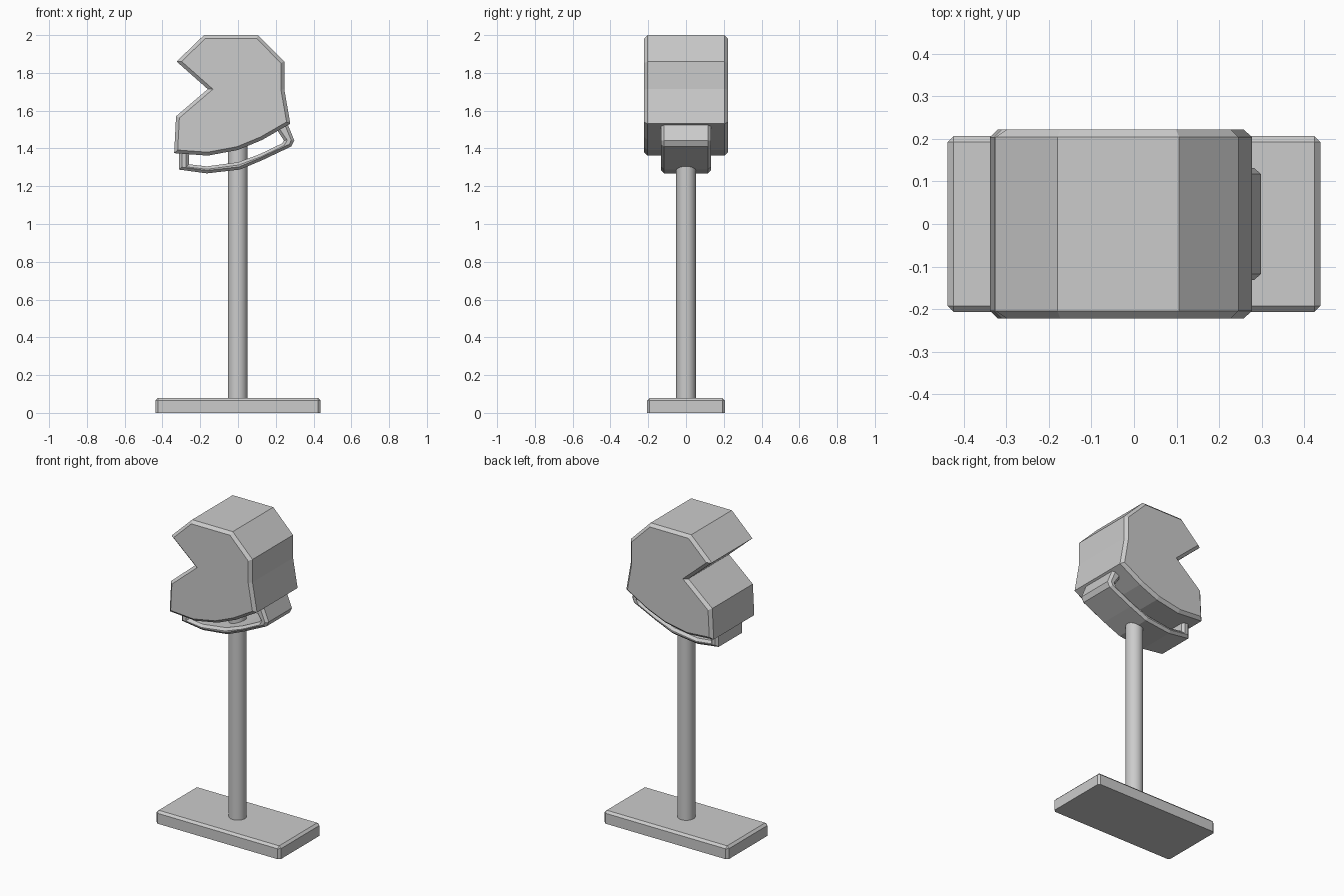
import bpy, bmesh

if "Cube" in bpy.data.objects:
    bpy.data.objects.remove(bpy.data.objects["Cube"])


def add_object(name, bm):
    bmesh.ops.recalc_face_normals(bm, faces=bm.faces[:])
    mesh = bpy.data.meshes.new(name)
    bm.to_mesh(mesh)
    bm.free()
    obj = bpy.data.objects.new(name, mesh)
    bpy.context.collection.objects.link(obj)
    return obj


def chamfer(bm, edges, width):
    bmesh.ops.bevel(bm, geom=edges, offset=width, offset_type='OFFSET',
                    segments=1, profile=0.5, affect='EDGES', clamp_overlap=True)


def profile_prism(name, outline, half_depth, bevel):
    """Extrude an x-z outline along y and chamfer the front and back rims."""
    bm = bmesh.new()
    face = bm.faces.new([bm.verts.new((x, -half_depth, z)) for x, z in outline])
    ext = bmesh.ops.extrude_face_region(bm, geom=[face], use_keep_orig=True)
    for v in ext["geom"]:
        if isinstance(v, bmesh.types.BMVert):
            v.co.y = half_depth
    bmesh.ops.recalc_face_normals(bm, faces=bm.faces[:])
    rims = [e for e in bm.edges if abs(e.verts[0].co.y - e.verts[1].co.y) < 1e-5]
    chamfer(bm, rims, bevel)
    return add_object(name, bm)


# Base plate: top and upright edges chamfered, underside left sharp
bm = bmesh.new()
bmesh.ops.create_cube(bm, size=1)
for v in bm.verts:
    v.co = (v.co.x * 0.876, v.co.y * 0.412, (v.co.z + 0.5) * 0.08)
chamfer(bm, [e for e in bm.edges if max(v.co.z for v in e.verts) > 0.01], 0.014)
add_object("base_plate", bm)

# Post running through the bracket into the head
bpy.ops.mesh.primitive_cylinder_add(vertices=32, radius=0.052, depth=1.38,
                                    location=(-0.002, 0, 0.75))
bpy.context.object.name = "post"
bpy.ops.object.shade_smooth_by_angle()

# Head block with the wedge notch on the left
profile_prism("head", [
    (-0.18, 2.0), (0.106, 2.0), (0.245, 1.86), (0.245, 1.714), (0.277, 1.531),
    (0.128, 1.445), (0.0, 1.392), (-0.16, 1.362), (-0.338, 1.375),
    (-0.328, 1.57), (-0.16, 1.714), (-0.325, 1.86)], 0.222, 0.018)

# Curved strap bracket under the head, its ends sunk into the block
profile_prism("strap_bracket", [
    (-0.312, 1.42), (-0.312, 1.288), (-0.165, 1.268), (0.01, 1.288),
    (0.127, 1.337), (0.283, 1.411), (0.298, 1.443), (0.25, 1.56),
    (0.19, 1.54), (0.206, 1.498), (0.243, 1.443), (0.234, 1.427),
    (0.116, 1.37), (0.0, 1.327), (-0.165, 1.305), (-0.259, 1.316),
    (-0.259, 1.42)], 0.132, 0.015)
